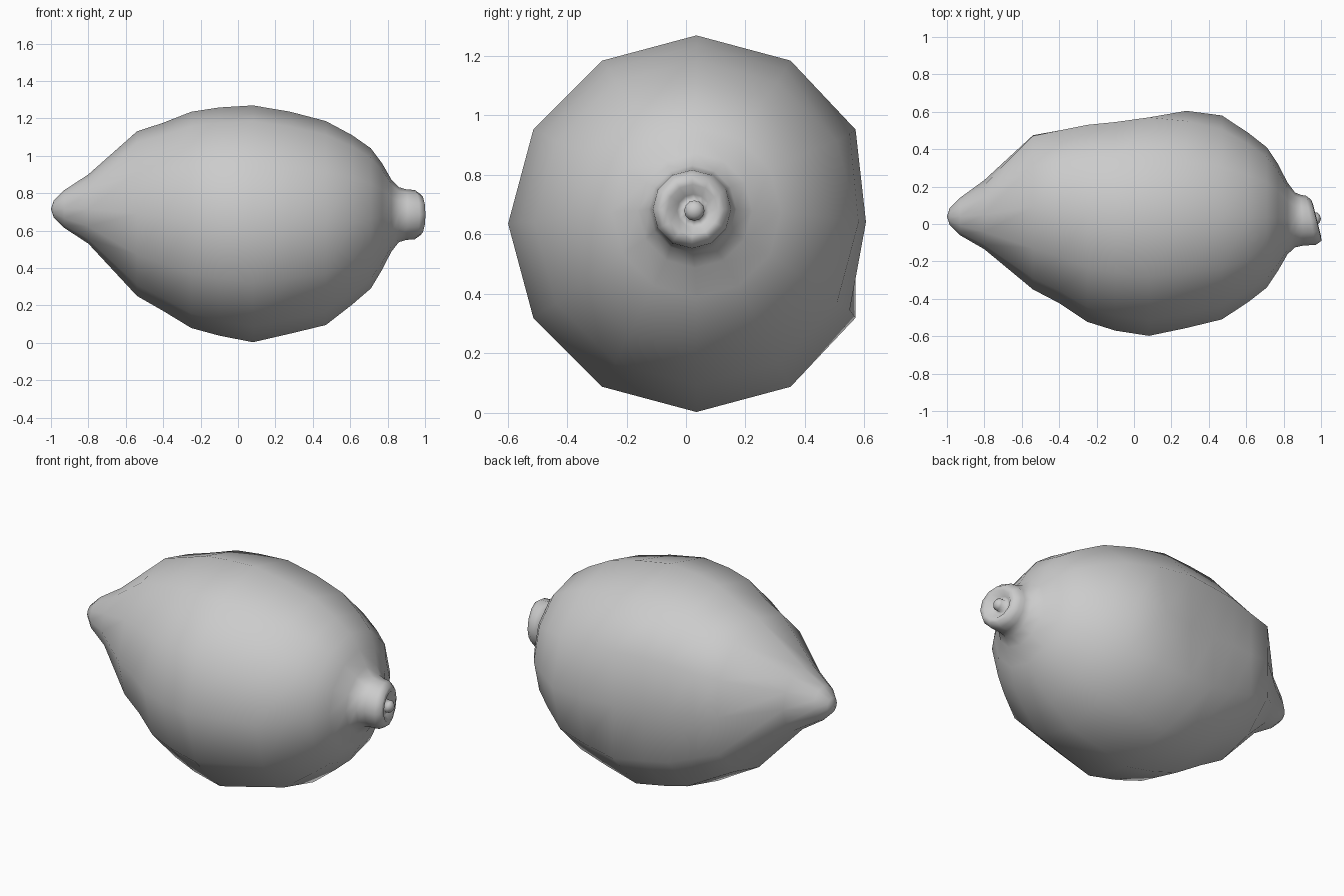
import bpy
import bmesh
import math

SIDES = 12

cube = bpy.data.objects.get("Cube")
if cube:
    bpy.data.objects.remove(cube, do_unlink=True)

grey = bpy.data.materials.new("plain grey")
grey.use_nodes = True
grey.diffuse_color = (0.6, 0.6, 0.6, 1)
grey.node_tree.nodes["Principled BSDF"].inputs["Base Color"].default_value = (0.6, 0.6, 0.6, 1)


def loft(name, rings, start, end):
    """Skin rings of (x, radius, centre y, centre z, y limit, tilt) and close both ends."""
    bm = bmesh.new()
    loops = []
    for x, r, cy, cz, limit, tilt in rings:
        loop = []
        for i in range(SIDES):
            a = math.tau * i / SIDES
            y = min(cy + r * math.sin(a), limit)
            loop.append(bm.verts.new((x - tilt * (y - cy), y, cz + r * math.cos(a))))
        loops.append(loop)
    for low, high in zip(loops, loops[1:]):
        for i in range(SIDES):
            j = (i + 1) % SIDES
            bm.faces.new((low[i], low[j], high[j], high[i]))
    for loop, tip in ((loops[0], start), (loops[-1], end)):
        point = bm.verts.new(tip)
        for i in range(SIDES):
            bm.faces.new((loop[i], loop[(i + 1) % SIDES], point))
    bmesh.ops.recalc_face_normals(bm, faces=bm.faces)
    mesh = bpy.data.meshes.new(name)
    bm.to_mesh(mesh)
    bm.free()
    mesh.materials.append(grey)
    mesh.shade_smooth()
    obj = bpy.data.objects.new(name, mesh)
    bpy.context.collection.objects.link(obj)
    return obj


# Fruit body: pointed tip, plump middle flattened at the back, narrow neck
body = [
    (-0.985, 0.045, 0.04, 0.715, 1, 0),
    (-0.93, 0.10, 0.04, 0.715, 1, 0),
    (-0.80, 0.185, 0.05, 0.715, 1, 0),
    (-0.54, 0.44, 0.09, 0.69, 0.475, 0),
    (-0.40, 0.503, 0.08, 0.673, 0.50, 0),
    (-0.25, 0.578, 0.055, 0.657, 0.53, 0),
    (-0.10, 0.61, 0.04, 0.648, 0.545, 0),
    (0.08, 0.633, 0.035, 0.636, 0.57, 0),
    (0.28, 0.593, 0.037, 0.642, 0.605, 0),
    (0.47, 0.545, 0.035, 0.64, 0.585, 0),
    (0.61, 0.453, 0.035, 0.657, 1, 0),
    (0.71, 0.375, 0.035, 0.665, 1, 0),
    (0.77, 0.285, 0.035, 0.675, 1, 0),
    (0.82, 0.193, 0.03, 0.68, 1, 0),
]

# Stem: flared collar with a slanted rim, a dimple and a central nub
stem = [
    (0.86, 0.147, 0.022, 0.685, 1, 0),
    (0.90, 0.135, 0.02, 0.685, 1, 0.05),
    (0.945, 0.132, 0.02, 0.685, 1, 0.2),
    (0.975, 0.11, 0.02, 0.685, 1, 0.25),
    (0.978, 0.085, 0.022, 0.683, 1, 0.25),
    (0.95, 0.055, 0.025, 0.68, 1, 0.2),
    (0.945, 0.035, 0.028, 0.68, 1, 0.1),
    (0.98, 0.034, 0.028, 0.68, 1, 0),
    (0.993, 0.02, 0.028, 0.68, 1, 0),
]

loft("lemon", body + stem, (-1, 0.04, 0.715), (1, 0.028, 0.68))
